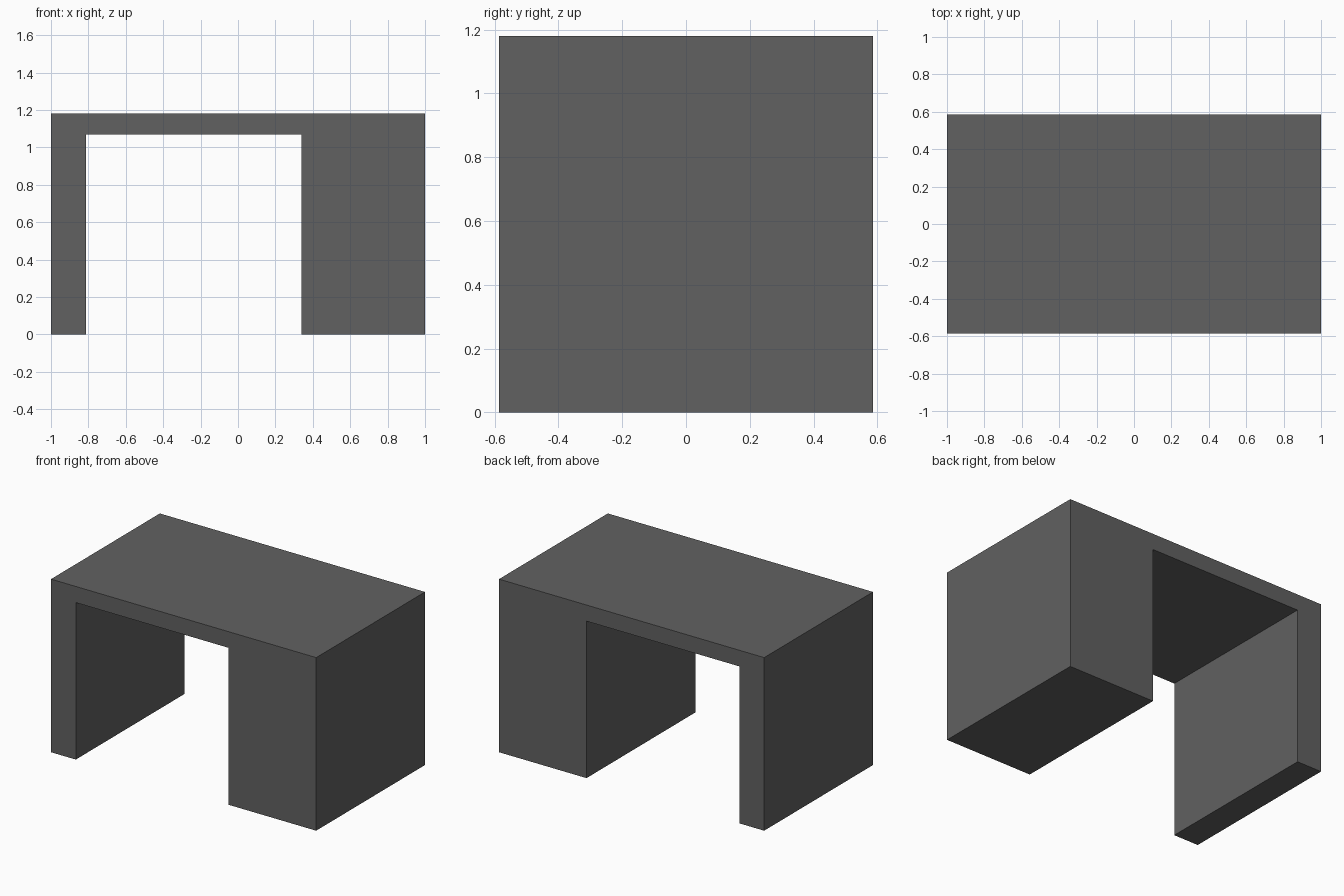
import bpy, bmesh

if "Cube" in bpy.data.objects:
    bpy.data.objects.remove(bpy.data.objects["Cube"])

HALF_DEPTH = 0.586

grey = bpy.data.materials.new("dark_grey")
grey.diffuse_color = (0.12, 0.12, 0.12, 1)
grey.use_nodes = True
grey.node_tree.nodes["Principled BSDF"].inputs["Base Color"].default_value = grey.diffuse_color

# Front profile (x, z): thin left leg, wide right pedestal, slab top
profile = [(-1, 0), (-0.813, 0), (-0.813, 1.07), (0.34, 1.07),
           (0.34, 0), (1, 0), (1, 1.18), (-1, 1.18)]

# Desk body: the profile extruded from front to back
bm = bmesh.new()
front = bm.faces.new([bm.verts.new((x, -HALF_DEPTH, z)) for x, z in profile])
ext = bmesh.ops.extrude_face_region(bm, geom=[front], use_keep_orig=True)
back = [v for v in ext["geom"] if isinstance(v, bmesh.types.BMVert)]
bmesh.ops.translate(bm, verts=back, vec=(0, 2 * HALF_DEPTH, 0))
bmesh.ops.recalc_face_normals(bm, faces=bm.faces)

mesh = bpy.data.meshes.new("desk_body")
bm.to_mesh(mesh)
bm.free()
mesh.materials.append(grey)
desk = bpy.data.objects.new("desk_body", mesh)
bpy.context.collection.objects.link(desk)
